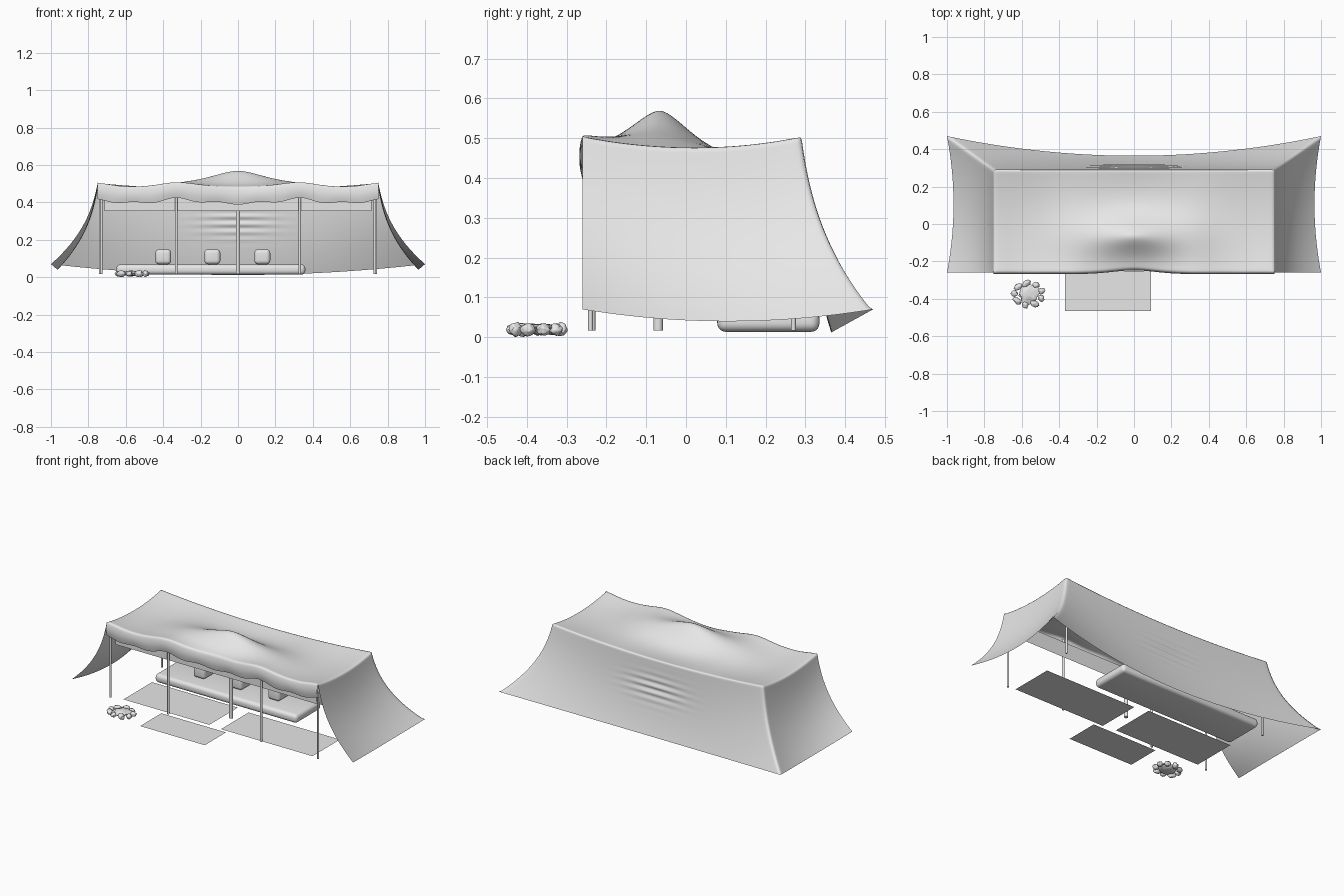
import bpy, bmesh, math, random
from mathutils import Vector, noise

random.seed(4)
if "Cube" in bpy.data.objects:
    bpy.data.objects.remove(bpy.data.objects["Cube"])

canvas = bpy.data.materials.new("plain_grey")
canvas.use_nodes = True
GREY = (0.8, 0.8, 0.8, 1)
canvas.diffuse_color = GREY
canvas.node_tree.nodes["Principled BSDF"].inputs["Base Color"].default_value = GREY

W, FRONT, BACK = 0.75, -0.26, 0.29      # roof half width and eaves


def finish(bm, name, smooth=None):
    me = bpy.data.meshes.new(name)
    bm.to_mesh(me)
    bm.free()
    ob = bpy.data.objects.new(name, me)
    bpy.context.collection.objects.link(ob)
    me.materials.append(canvas)
    if smooth:
        bpy.ops.object.select_all(action='DESELECT')
        ob.select_set(True)
        bpy.context.view_layer.objects.active = ob
        bpy.ops.object.shade_smooth_by_angle(angle=math.radians(smooth))
    return ob


def sheet(bm, func, nu, nv):
    """Add a grid of quads following func(u, v), both from 0 to 1."""
    rows = [[bm.verts.new(func(i / nu, j / nv)) for j in range(nv + 1)] for i in range(nu + 1)]
    for i in range(nu):
        for j in range(nv):
            bm.faces.new((rows[i][j], rows[i + 1][j], rows[i + 1][j + 1], rows[i][j + 1]))


def bump(x, centre, width):
    return math.exp(-((x - centre) / width) ** 2)


def front_height(x):
    return 0.485 + 0.02 * (bump(abs(x), 0.33, 0.12) + bump(abs(x), W, 0.1)) - 0.018 * bump(x, 0, 0.17)


# Roof sags between the eaves and is pushed up by the middle pole
def roof(u, v):
    x = W * (2 * u - 1)
    front = FRONT + 0.02 * bump(x, 0, 0.16)
    y = front + (BACK - front) * v
    back_z = 0.505 - 0.035 * (1 - (x / W) ** 2)
    z = front_height(x) * (1 - v) + back_z * v - 0.028 * 4 * v * (1 - v)
    d = math.hypot(x / 0.27, (y + 0.065) / 0.115)
    return Vector((x, y, z + 0.128 * math.exp(-d ** 1.6)))


def flare(t):
    return 0.35 * t + 0.65 * t ** 2.5


def drape(top, foot, t):
    p = top.lerp(foot, flare(t))
    p.z = top.z + (foot.z - top.z) * t
    return p


# Back wall, pulled out at its corners and creased in the middle
def back_wall(u, t):
    s = 2 * u - 1
    foot = Vector((s, 0.365 + 0.105 * s * s, 0.012 + 0.058 * s * s))
    p = drape(roof(u, 1), foot, t)
    p.y += 0.007 * math.sin(p.z * 150 + 3 * s * s) * bump(p.x, 0, 0.17) * bump(p.z, 0.29, 0.07)
    return p


def side_wall(side):
    def wall(v, t):
        s = 2 * v - 1
        foot = Vector((side * (0.965 + 0.035 * s * s), FRONT + 0.73 * v, 0.04 + 0.03 * s * s))
        return drape(roof((side + 1) / 2, v), foot, t)
    return wall


# Hanging front flap with a scalloped lower edge
def front_flap(u, t):
    p = roof(u, 0)
    low = p.z - 0.085 - 0.012 * math.sin(abs(p.x) * 14 + 1.6) ** 2
    return Vector((p.x, p.y - 0.008 * math.sin(t * math.pi), p.z + (low - p.z) * t))


bm = bmesh.new()
sheet(bm, roof, 100, 44)
sheet(bm, back_wall, 100, 60)
for side in (-1, 1):
    sheet(bm, side_wall(side), 44, 60)
sheet(bm, front_flap, 100, 10)
bmesh.ops.remove_doubles(bm, verts=bm.verts, dist=0.0004)
for step in range(2):
    inner = [v for v in bm.verts if not v.is_boundary]
    bmesh.ops.smooth_vert(bm, verts=inner, factor=0.5, use_axis_x=True, use_axis_y=True, use_axis_z=True)
bmesh.ops.recalc_face_normals(bm, faces=bm.faces)
finish(bm, "canopy", 80)

# Straight inner strip behind the front poles
bm = bmesh.new()
sheet(bm, lambda u, v: Vector((1.43 * (u - 0.5), -0.222, 0.355 + 0.1 * v)), 1, 1)
finish(bm, "inner_strip")


# Poles
def pole(name, x, y, top, radius):
    bm = bmesh.new()
    bmesh.ops.create_cone(bm, cap_ends=True, segments=16, radius1=radius, radius2=radius, depth=top - 0.017)
    bmesh.ops.translate(bm, verts=bm.verts, vec=(x, y, (top + 0.017) / 2))
    finish(bm, name, 40)


pole("middle_pole", 0, -0.07, 0.55, 0.012)
for side, word in ((-1, "right"), (1, "left")):
    pole("front_corner_pole_" + word, side * 0.738, -0.24, 0.485, 0.006)
    pole("front_pole_" + word, side * 0.33, -0.235, 0.48, 0.007)
    pole("back_pole_" + word, side * 0.73, 0.27, 0.48, 0.006)


# Ground mats
def mat(name, x0, x1, y0, y1):
    bm = bmesh.new()
    sheet(bm, lambda u, v: Vector((x0 + (x1 - x0) * u, y0 + (y1 - y0) * v, 0.016)), 1, 1)
    finish(bm, name)


mat("outer_mat", -0.37, 0.09, -0.465, -0.25)
mat("inner_mat_right", -0.66, -0.05, -0.22, 0.07)
mat("inner_mat_left", 0.04, 0.69, -0.23, 0.05)


# Bed and cushions
def cushion(name, centre, size, radius):
    bm = bmesh.new()
    bmesh.ops.create_cube(bm, size=1)
    bmesh.ops.scale(bm, verts=bm.verts, vec=size)
    bmesh.ops.bevel(bm, geom=bm.edges[:], offset=radius, segments=5, profile=0.5, affect='EDGES')
    bmesh.ops.translate(bm, verts=bm.verts, vec=centre)
    finish(bm, name, 40)


cushion("bed", (-0.145, 0.207, 0.041), (1.01, 0.257, 0.055), 0.022)
for i, x in enumerate((-0.4, -0.137, 0.13)):
    cushion("cushion_%d" % (i + 1), (x, 0.24, 0.109), (0.085, 0.14, 0.08), 0.02)


# Campfire: lumpy heap inside a loose ring of stones
def stone(bm, centre, size, rough):
    made = bmesh.ops.create_icosphere(bm, subdivisions=3, radius=1)["verts"]
    turn = random.uniform(0, math.pi)
    for v in made:
        n = v.co * (1 + rough * noise.noise(v.co * 2 + Vector(centre) * 40))
        x, y = n.x * size[0], n.y * size[1]
        v.co = Vector((x * math.cos(turn) - y * math.sin(turn), x * math.sin(turn) + y * math.cos(turn),
                       n.z * size[2])) + Vector(centre)


bm = bmesh.new()
stone(bm, (-0.565, -0.375, 0.02), (0.055, 0.05, 0.013), 0.4)
for i in range(9):
    a = math.tau * i / 9 + 0.3
    stone(bm, (-0.565 + 0.075 * math.cos(a), -0.375 + 0.058 * math.sin(a), 0.019),
          (random.uniform(0.018, 0.027), 0.016, random.uniform(0.012, 0.018)), 0.3)
finish(bm, "campfire_stones", 60)
